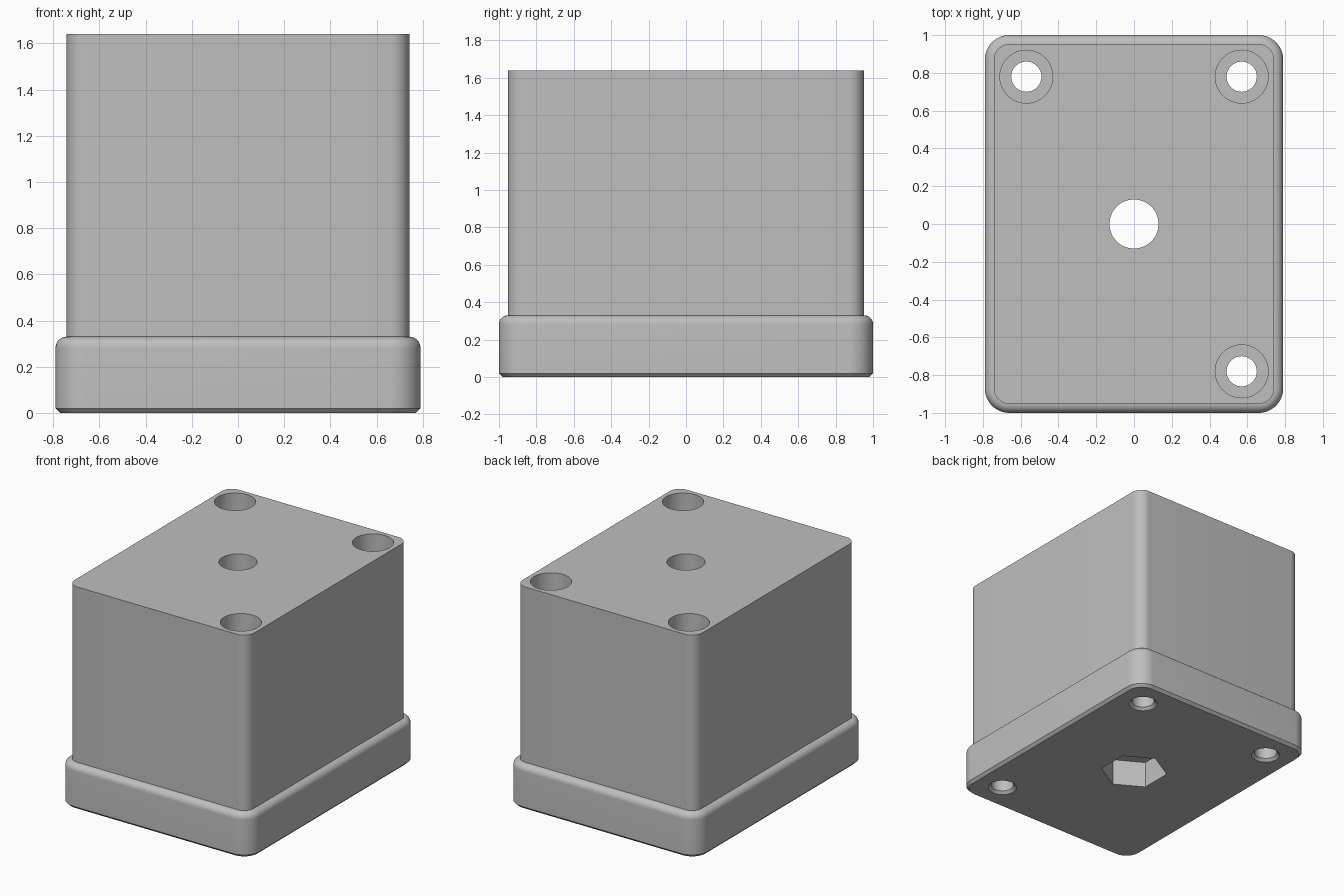
import bpy, bmesh
from math import sin, cos, pi, radians

cube = bpy.data.objects.get("Cube")
if cube:
    bpy.data.objects.remove(cube, do_unlink=True)

HALF_X, HALF_Y, HEIGHT = 0.79, 1.0, 1.64
CORNER = 0.13      # footprint corner radius
STEP = 0.048       # inset of the upper block from the plinth
PLINTH = 0.33      # plinth height

grey = bpy.data.materials.new("plain grey")
grey.use_nodes = True
colour = (0.52, 0.52, 0.52, 1)
grey.diffuse_color = colour
grey.node_tree.nodes["Principled BSDF"].inputs["Base Color"].default_value = colour


def rounded_ring(inset, z, steps=12):
    """Rounded rectangle outline, offset inwards by inset."""
    r = CORNER - inset
    points = []
    for i, (sx, sy) in enumerate([(1, 1), (-1, 1), (-1, -1), (1, -1)]):
        for k in range(steps + 1):
            a = (i + k / steps) * pi / 2
            points.append((sx * (HALF_X - CORNER) + r * cos(a),
                           sy * (HALF_Y - CORNER) + r * sin(a), z))
    return points


def round_ring(x, y, r, z, sides, turn=0):
    return [(x + r * cos(turn + 2 * pi * k / sides),
             y + r * sin(turn + 2 * pi * k / sides), z) for k in range(sides)]


def loft(name, rings):
    """Closed solid through a stack of matching outlines."""
    bm = bmesh.new()
    loops = [[bm.verts.new(p) for p in ring] for ring in rings]
    n = len(loops[0])
    for low, high in zip(loops, loops[1:]):
        for i in range(n):
            j = (i + 1) % n
            bm.faces.new((low[i], low[j], high[j], high[i]))
    bm.faces.new(loops[0][::-1])
    bm.faces.new(loops[-1])
    bmesh.ops.recalc_face_normals(bm, faces=bm.faces)
    mesh = bpy.data.meshes.new(name)
    bm.to_mesh(mesh)
    bm.free()
    obj = bpy.data.objects.new(name, mesh)
    bpy.context.collection.objects.link(obj)
    mesh.materials.append(grey)
    return obj


# Housing: chamfered foot, filleted plinth, straight upper block
profile = [(0.02, 0), (0, 0.02)]
for k in range(9):
    a = k / 8 * pi / 2
    profile.append((STEP * (1 - cos(a)), PLINTH - STEP * (1 - sin(a))))
profile.append((STEP, HEIGHT))
housing = loft("housing", [rounded_ring(i, z) for i, z in profile])

# Screw holes: countersunk below, wide counterbore from above
cutters = []
bore = [(0.12, -0.02), (0.08, 0.02), (0.08, 0.3), (0.14, 0.3), (0.14, HEIGHT + 0.1)]
for x, y in [(-0.57, 0.78), (0.57, 0.78), (0.57, -0.78)]:
    cutters.append(loft("screw_hole_cutter", [round_ring(x, y, r, z, 48) for r, z in bore]))

# Central shaft and the hexagonal nut pocket underneath
cutters.append(loft("shaft_cutter", [round_ring(0, 0, 0.13, z, 48) for z in (-0.1, HEIGHT + 0.1)]))
cutters.append(loft("nut_pocket_cutter", [round_ring(0, 0, 0.235, z, 6, pi / 6) for z in (-0.1, 0.2)]))

bpy.context.view_layer.objects.active = housing
housing.select_set(True)
for cutter in cutters:
    cutter.hide_render = True
    mod = housing.modifiers.new("cut", 'BOOLEAN')
    mod.operation = 'DIFFERENCE'
    mod.solver = 'EXACT'
    mod.object = cutter
    bpy.ops.object.modifier_apply(modifier=mod.name)
    bpy.data.objects.remove(cutter, do_unlink=True)

bpy.ops.object.shade_smooth_by_angle(angle=radians(30))
